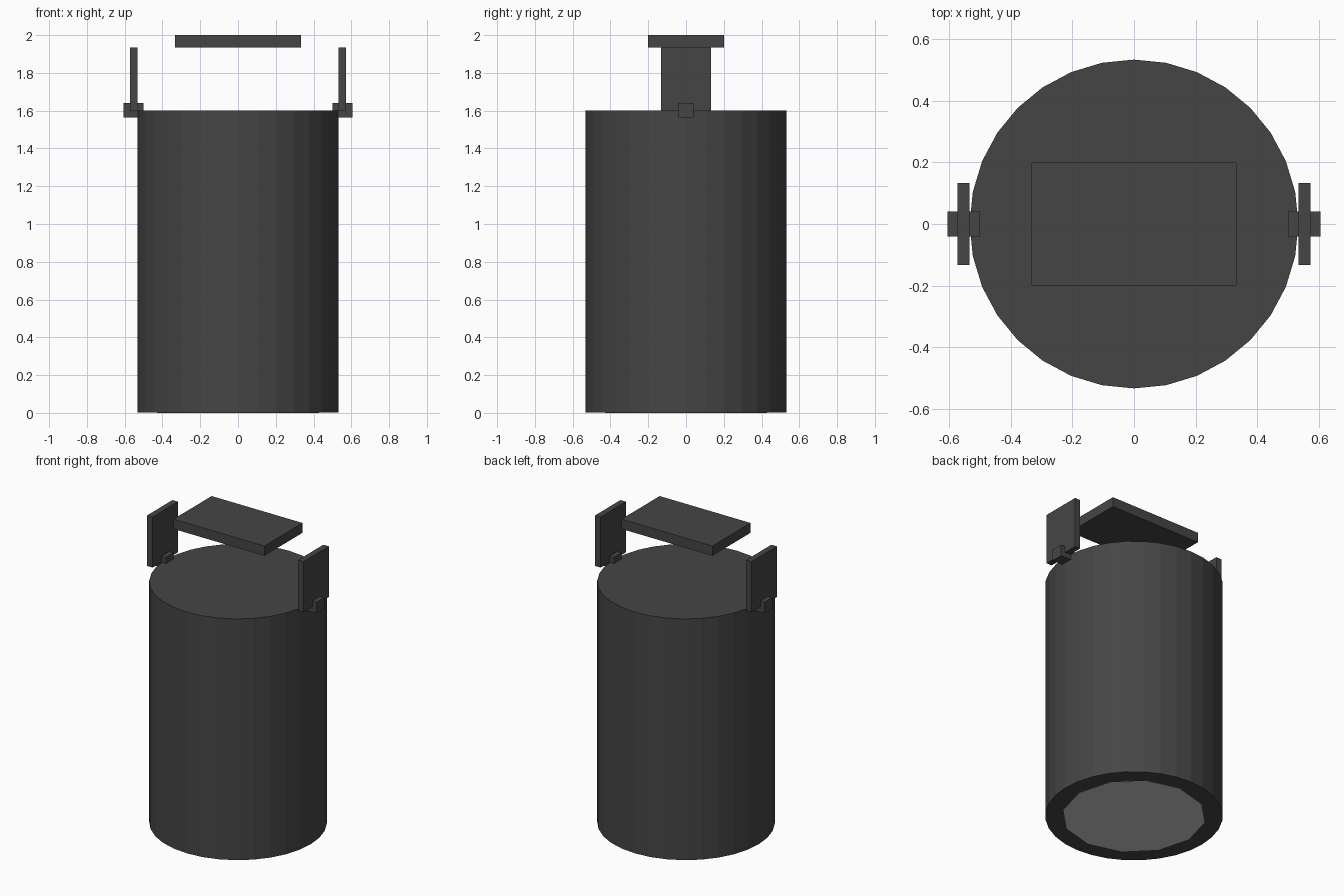
import bpy

if "Cube" in bpy.data.objects:
    bpy.data.objects.remove(bpy.data.objects["Cube"])

dark = bpy.data.materials.new("dark_grey")
dark.diffuse_color = (0.06, 0.06, 0.06, 1)
dark.use_nodes = True
dark.node_tree.nodes["Principled BSDF"].inputs["Base Color"].default_value = dark.diffuse_color


def finish(name, mat):
    ob = bpy.context.object
    ob.name = name
    if mat:
        ob.data.materials.append(mat)
    return ob


def box(name, lo, hi):
    bpy.ops.mesh.primitive_cube_add(
        size=1, location=[(a + b) / 2 for a, b in zip(lo, hi)])
    ob = finish(name, dark)
    ob.scale = [abs(b - a) for a, b in zip(lo, hi)]
    bpy.ops.object.transform_apply(location=False, rotation=False, scale=True)
    return ob


def cylinder(name, radius, z0, z1, sides, mat=None):
    bpy.ops.mesh.primitive_cylinder_add(
        vertices=sides, radius=radius, depth=z1 - z0, location=(0, 0, (z0 + z1) / 2))
    return finish(name, mat)


# Closed drum body with a lighter disc set in the underside
cylinder("body", 0.533, 0.002, 1.6, 32, dark)
cylinder("base_disc", 0.43, 0.0, 0.02, 12)

# Side plates and the pivot lugs that hold them
for side, s in (("left", -1), ("right", 1)):
    box(f"{side}_plate", (s * 0.533, -0.133, 1.6), (s * 0.573, 0.133, 1.935))
    box(f"{side}_lug", (s * 0.5, -0.04, 1.565), (s * 0.605, 0.04, 1.64))

# Flat top grip
box("top_grip", (-0.333, -0.2, 1.935), (0.333, 0.2, 2.0))
